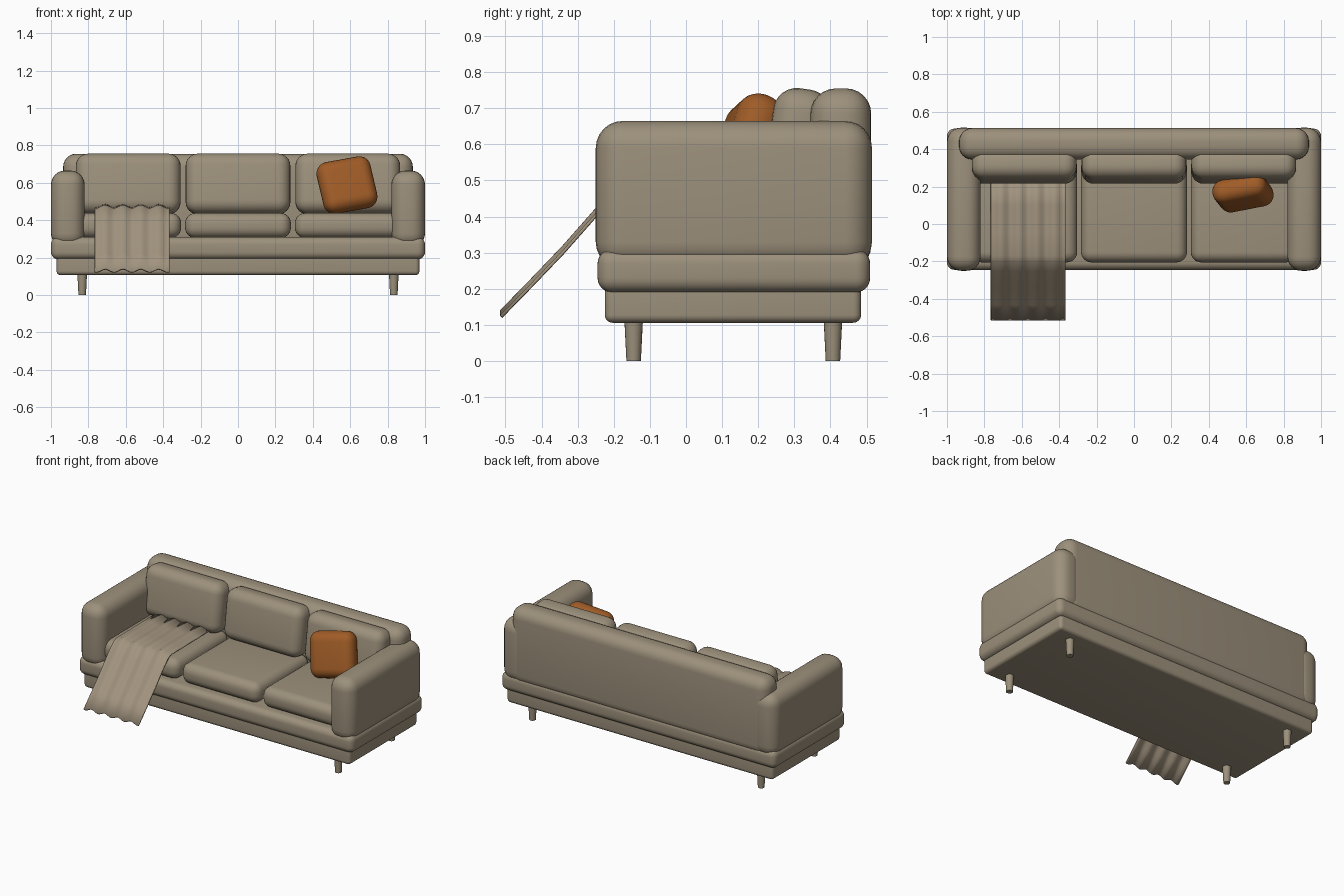
import bpy, bmesh, math
from mathutils import Matrix, Euler

if "Cube" in bpy.data.objects:
    bpy.data.objects.remove(bpy.data.objects["Cube"])


def material(name, rgb):
    m = bpy.data.materials.new(name)
    m.diffuse_color = (*rgb, 1)
    m.use_nodes = True
    m.node_tree.nodes["Principled BSDF"].inputs["Base Color"].default_value = m.diffuse_color
    return m


FABRIC = material("taupe fabric", (0.335, 0.28, 0.20))
THROW = material("throw wool", (0.36, 0.295, 0.212))
ORANGE = material("burnt orange", (0.35, 0.107, 0.02))


def finish(name, bm, mat, angle=40):
    bmesh.ops.recalc_face_normals(bm, faces=bm.faces)
    me = bpy.data.meshes.new(name)
    bm.to_mesh(me)
    bm.free()
    me.materials.append(mat)
    ob = bpy.data.objects.new(name, me)
    bpy.context.collection.objects.link(ob)
    bpy.context.view_layer.objects.active = ob
    ob.select_set(True)
    bpy.ops.object.shade_smooth_by_angle(angle=math.radians(angle))
    ob.select_set(False)
    return ob


def rounded_box(name, lo, hi, radius, mat=FABRIC, tilt=(0, 0, 0), segments=6):
    """Box between two corners, all edges rounded, tilted about its centre."""
    size = [b - a for a, b in zip(lo, hi)]
    mid = [(a + b) / 2 for a, b in zip(lo, hi)]
    bm = bmesh.new()
    bmesh.ops.create_cube(bm, size=1, matrix=Matrix.Diagonal((*size, 1)))
    bmesh.ops.bevel(bm, geom=bm.edges[:], offset=radius, segments=segments,
                    profile=0.5, affect='EDGES')
    ob = finish(name, bm, mat)
    ob.location = mid
    ob.rotation_euler = Euler([math.radians(a) for a in tilt])
    return ob


# Plinth and upholstered base
rounded_box("plinth", (-0.97, -0.225, 0.106), (0.97, 0.485, 0.23), 0.022)
rounded_box("seat_base", (-1, -0.245, 0.19), (1, 0.51, 0.31), 0.04)

# Backrest
rounded_box("backrest", (-0.935, 0.345, 0.25), (0.935, 0.513, 0.755), 0.07)

# Arms and tapered legs
for side, s in (("left", -1), ("right", 1)):
    x0, x1 = sorted((s * 0.82, s * 1.0))
    rounded_box(side + "_arm", (x0, -0.25, 0.255), (x1, 0.515, 0.665), 0.075)
    for end, y in (("front", -0.145), ("back", 0.407)):
        bm = bmesh.new()
        bmesh.ops.create_cone(bm, cap_ends=True, segments=20, radius1=0.02,
                              radius2=0.026, depth=0.12,
                              matrix=Matrix.Translation((s * 0.833, y, 0.06)))
        finish(f"{side}_{end}_leg", bm, FABRIC)

# Seat and back cushions
for label, x in (("left", -0.587), ("middle", 0), ("right", 0.587)):
    rounded_box(label + "_seat_cushion", (x - 0.283, -0.205, 0.305),
                (x + 0.283, 0.36, 0.438), 0.055)
    rounded_box(label + "_back_cushion", (x - 0.28, 0.228, 0.432),
                (x + 0.28, 0.388, 0.755), 0.065, tilt=(-8, 0, 0))

# Scatter pillow
rounded_box("scatter_pillow", (0.435, 0.10, 0.445), (0.73, 0.23, 0.73), 0.06,
            ORANGE, tilt=(-18, -10, 11))

# Throw blanket: a rippled sheet lying on the seat and hanging forward
path = [(0.27, 0.474), (0.1, 0.472), (-0.05, 0.47), (-0.17, 0.469), (-0.2, 0.458),
        (-0.25, 0.41), (-0.34, 0.308), (-0.43, 0.214), (-0.512, 0.13)]
columns = 48
bm = bmesh.new()
rows = []
for y, z in path:
    row = []
    for i in range(columns + 1):
        u = i / columns
        ripple = 0.008 * math.cos(u * 4.2 * math.tau + 2.6)
        row.append(bm.verts.new((-0.766 + 0.4 * u, y, z + ripple)))
    rows.append(row)
for a, b in zip(rows, rows[1:]):
    for i in range(columns):
        bm.faces.new((a[i], b[i], b[i + 1], a[i + 1]))
throw = finish("throw_blanket", bm, THROW, 35)
solid = throw.modifiers.new("thickness", 'SOLIDIFY')
solid.thickness = 0.008
solid.offset = 0
